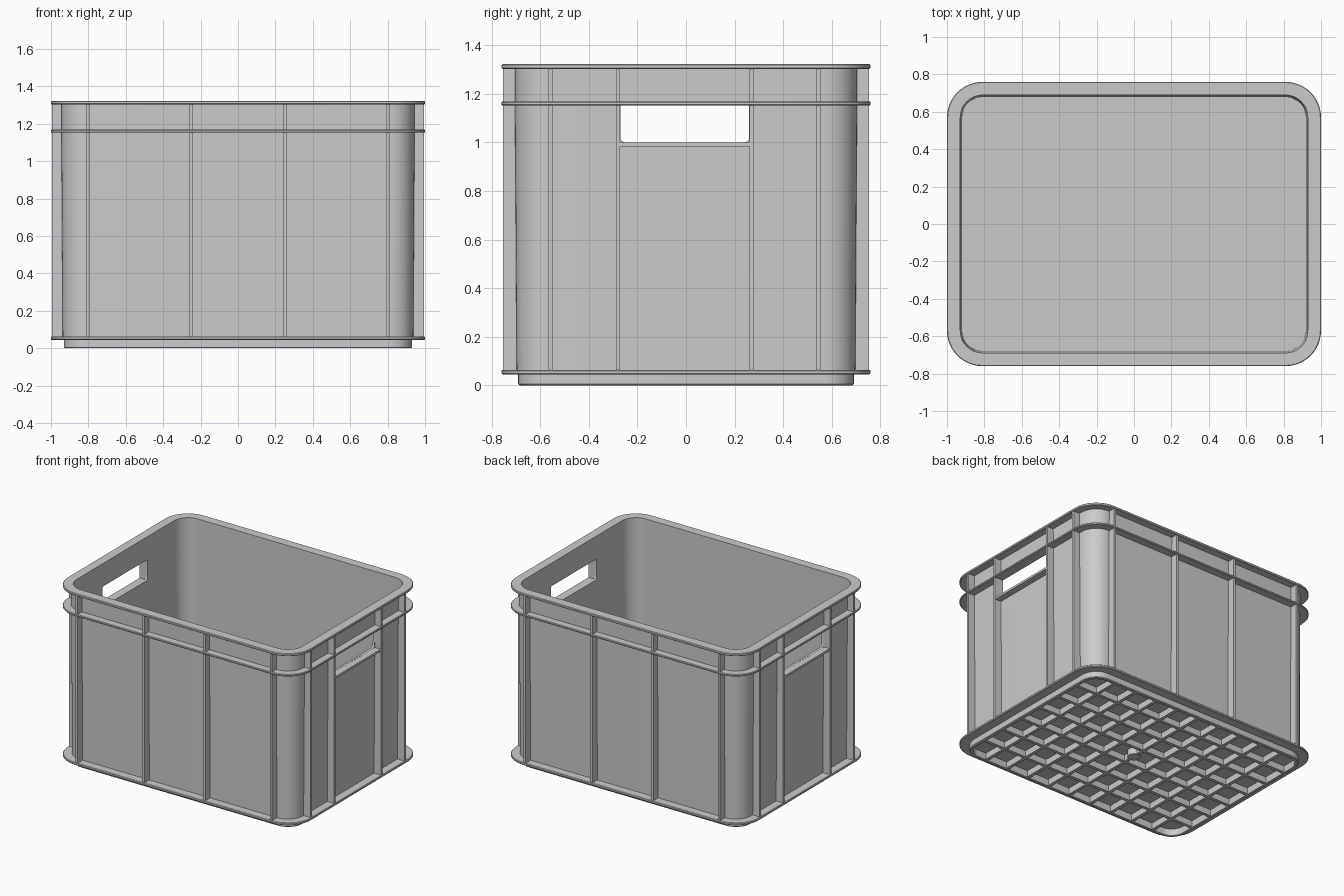
import bpy, bmesh, math

if "Cube" in bpy.data.objects:
    bpy.data.objects.remove(bpy.data.objects["Cube"])

HX, HY, R = 0.945, 0.705, 0.135   # outer wall half sizes and corner radius
LIP = 0.055                       # how far the flanges stick out
SEG = 12


def outline(off, z):
    """Rounded rectangle, grown or shrunk by off, at height z."""
    r = R + off
    pts = []
    for i, (sx, sy) in enumerate(((1, 1), (-1, 1), (-1, -1), (1, -1))):
        for k in range(SEG + 1):
            a = math.pi / 2 * (i + k / SEG)
            pts.append((sx * (HX - R) + r * math.cos(a),
                        sy * (HY - R) + r * math.sin(a), z))
    return pts


def finish(name, bm, smooth=True):
    bmesh.ops.recalc_face_normals(bm, faces=bm.faces)
    me = bpy.data.meshes.new(name)
    bm.to_mesh(me)
    bm.free()
    ob = bpy.data.objects.new(name, me)
    bpy.context.collection.objects.link(ob)
    if smooth:
        shade(ob)
    return ob


def activate(ob):
    bpy.ops.object.select_all(action='DESELECT')
    ob.select_set(True)
    bpy.context.view_layer.objects.active = ob


def shade(ob):
    activate(ob)
    bpy.ops.object.shade_smooth_by_angle(angle=math.radians(30))


def sweep(name, profile, closed=True):
    """Run a profile of (offset, z) points around the crate outline."""
    bm = bmesh.new()
    loops = [[bm.verts.new(p) for p in outline(o, z)] for o, z in profile]
    n, m = len(loops[0]), len(loops)
    for j in range(m if closed else m - 1):
        a, b = loops[j], loops[(j + 1) % m]
        for i in range(n):
            k = (i + 1) % n
            bm.faces.new((a[i], a[k], b[k], b[i]))
    if not closed:
        bm.faces.new(loops[0])
        bm.faces.new(loops[-1])
    return finish(name, bm)


def add_box(bm, x0, x1, y0, y1, z0, z1):
    vs = bmesh.ops.create_cube(bm, size=1)['verts']
    for v in vs:
        v.co = ((x0 + x1) / 2 + v.co.x * (x1 - x0),
                (y0 + y1) / 2 + v.co.y * (y1 - y0),
                (z0 + z1) / 2 + v.co.z * (z1 - z0))
    return vs


# Tub: drafted thin walls and floor
tub = sweep("tub", [(-0.008, 0.05), (0.0, 1.31), (-0.016, 1.31), (-0.026, 0.075)], closed=False)

# Hand holes through both short walls
bm = bmesh.new()
add_box(bm, -1.2, 1.2, -0.27, 0.26, 1.0, 1.152)
edges = [e for e in bm.edges if abs(e.verts[0].co.x - e.verts[1].co.x) > 1
         and e.verts[0].co.z < 1.1]
bmesh.ops.bevel(bm, geom=edges, offset=0.02, segments=4, profile=0.5, affect='EDGES')
cutter = finish("hand_hole_cutter", bm, smooth=False)
cutter.hide_render = True
mod = tub.modifiers.new("hand_holes", 'BOOLEAN')
mod.operation = 'DIFFERENCE'
mod.solver = 'EXACT'
mod.object = cutter
activate(tub)
bpy.ops.object.modifier_apply(modifier=mod.name)
bpy.data.objects.remove(cutter)
shade(tub)


# Flanges running around the crate
def flange(name, z0, z1, inner):
    e = 0.004
    return sweep(name, [(inner, z0), (LIP - e, z0), (LIP, z0 + e),
                        (LIP, z1 - e), (LIP - e, z1), (inner, z1)])


flange("top_rim", 1.303, 1.322, -0.016)
flange("middle_flange", 1.152, 1.168, -0.005)
flange("bottom_flange", 0.045, 0.063, -0.012)

# Stacking foot under the floor
sweep("stacking_foot", [(-0.014, 0.055), (-0.014, 0.005), (-0.019, 0.0),
                        (-0.038, 0.0), (-0.038, 0.055)])

# Vertical ribs on all four walls
T = 0.009
bm = bmesh.new()
for s in (-1, 1):
    for x in (-0.8, -0.25, 0.25, 0.8):
        y0, y1 = sorted((s * (HY - 0.01), s * (HY + 0.049)))
        add_box(bm, x - T, x + T, y0, y1, 0.05, 1.31)
    for y in (-0.558, -0.28, 0.27, 0.545):
        x0, x1 = sorted((s * (HX - 0.01), s * (HX + 0.049)))
        add_box(bm, x0, x1, y - T, y + T, 0.05, 1.31)
finish("wall_ribs", bm, smooth=False)

# Ledge below each hand hole
bm = bmesh.new()
for s in (-1, 1):
    x0, x1 = sorted((s * (HX - 0.01), s * (HX + 0.047)))
    add_box(bm, x0, x1, -0.275, 0.265, 0.983, 0.999)
finish("hand_hole_ledges", bm, smooth=False)

# Waffle grid under the floor
bm = bmesh.new()
NX, NY, G = 10, 7, 0.012
ex, ey = HX - 0.03, HY - 0.03
for i in range(1, NX):
    x = -ex + 2 * ex * i / NX
    add_box(bm, x - G, x + G, -ey, ey, 0.004, 0.055)
for j in range(1, NY):
    y = -ey + 2 * ey * j / NY
    add_box(bm, -ex, ex, y - G, y + G, 0.004, 0.055)
finish("floor_grid", bm, smooth=False)

# Round boss at the middle of the underside
bm = bmesh.new()
bmesh.ops.create_cone(bm, cap_ends=True, segments=24, radius1=0.045, radius2=0.045, depth=0.053)
bmesh.ops.translate(bm, verts=bm.verts, vec=(0, 0, 0.0285))
finish("centre_boss", bm)
